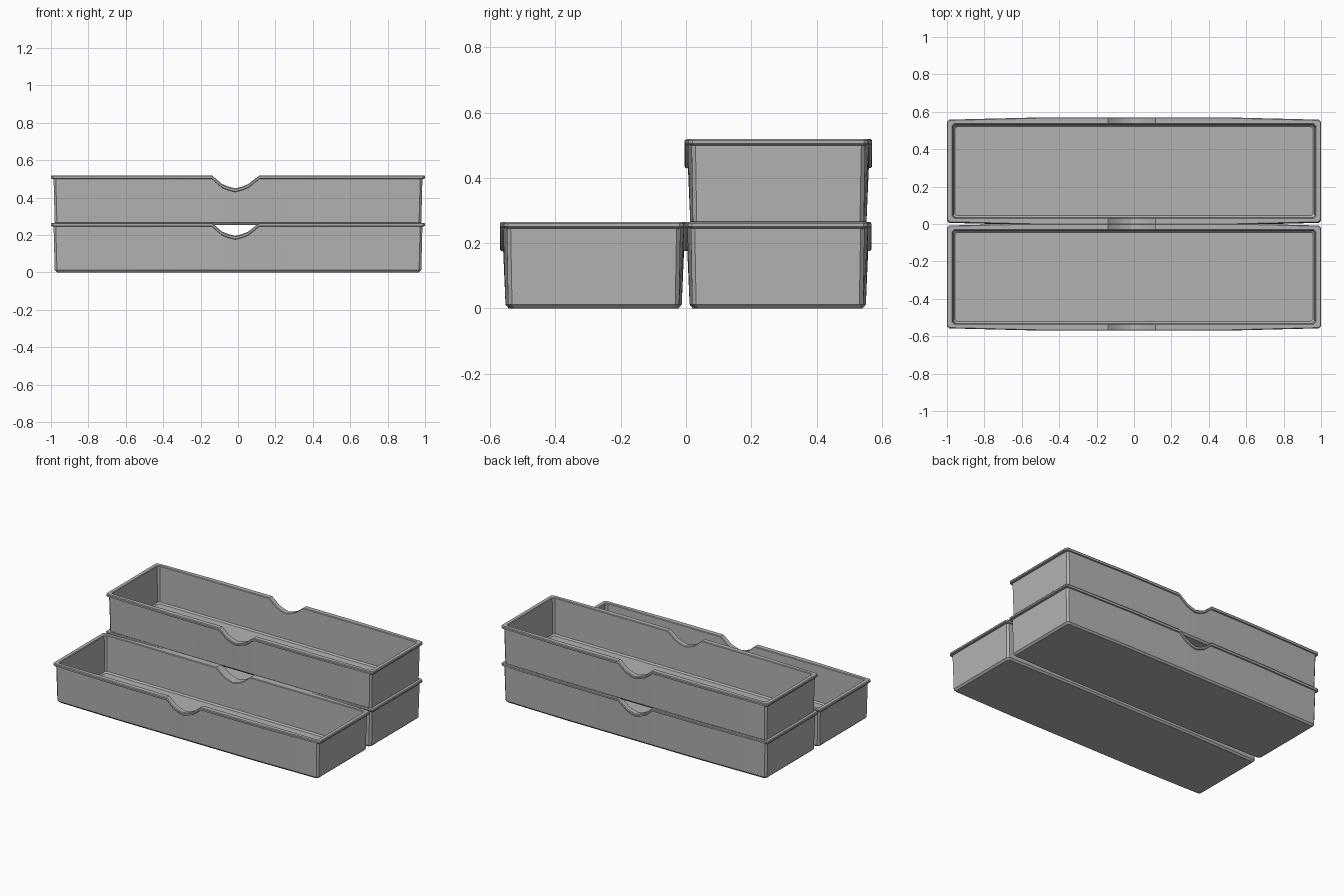
import bpy, bmesh

cube = bpy.data.objects.get("Cube")
if cube:
    bpy.data.objects.remove(cube, do_unlink=True)

grey = bpy.data.materials.new("light grey plastic")
grey.use_nodes = True
colour = (0.45, 0.45, 0.45, 1)
grey.diffuse_color = colour
grey.node_tree.nodes["Principled BSDF"].inputs["Base Color"].default_value = colour

# Finger notch outline: x position and depth below the rim
NOTCH = [(-0.14, 0), (-0.085, 0.047), (-0.05, 0.061), (-0.015, 0.07),
         (0.02, 0.061), (0.055, 0.047), (0.115, 0)]
STATIONS = [(-0.5, 0)] + NOTCH + [(0.5, 0)]
CHAMFER = 0.012

# Wall section from underside over the rim to the floor:
# half length, half depth, outward bow of the long sides, height, follows notch
SECTION = [
    (0.968, 0.252, 0.008, 0.0, 0),
    (0.980, 0.262, 0.008, 0.012, 0),
    (0.986, 0.266, 0.011, 0.245, 1),
    (0.997, 0.273, 0.012, 0.247, 1),
    (1.000, 0.275, 0.012, 0.251, 1),
    (1.000, 0.275, 0.012, 0.260, 1),
    (0.996, 0.271, 0.012, 0.265, 1),
    (0.974, 0.253, 0.0, 0.265, 1),
    (0.970, 0.249, 0.0, 0.261, 1),
    (0.966, 0.246, 0.0, 0.022, 0),
    (0.958, 0.238, 0.0, 0.012, 0),
]


def ring(hx, hy, bow, z, follows):
    """One closed loop of points around the tray."""
    end = hx - CHAMFER
    side = [(-end, hy, z)]
    side += [(x, hy + bow, z - drop * follows) for x, drop in STATIONS]
    side += [(end, hy, z)]
    front = [(x, -y, h) for x, y, h in side]
    back = side[::-1]
    ey = hy - CHAMFER
    return (front + [(hx, -ey, z), (hx, ey, z)]
            + back + [(-hx, ey, z), (-hx, -ey, z)])


def make_tray(name, location):
    bm = bmesh.new()
    loops = [[bm.verts.new(p) for p in ring(*s)] for s in SECTION]
    for low, high in zip(loops, loops[1:]):
        for i in range(len(low)):
            j = (i + 1) % len(low)
            bm.faces.new((low[i], low[j], high[j], high[i]))
    # Underside and floor
    bm.faces.new(loops[0][::-1])
    bm.faces.new(loops[-1])
    bmesh.ops.recalc_face_normals(bm, faces=bm.faces)
    mesh = bpy.data.meshes.new(name)
    bm.to_mesh(mesh)
    bm.free()
    mesh.materials.append(grey)
    tray = bpy.data.objects.new(name, mesh)
    tray.location = location
    bpy.context.collection.objects.link(tray)
    bpy.ops.object.select_all(action="DESELECT")
    tray.select_set(True)
    bpy.context.view_layer.objects.active = tray
    bpy.ops.object.shade_smooth_by_angle(angle=0.5)


# Two trays side by side, a third stacked on the back one
make_tray("front_tray", (0, -0.283, 0))
make_tray("back_tray", (0, 0.281, 0))
make_tray("stacked_tray", (0, 0.283, 0.254))
